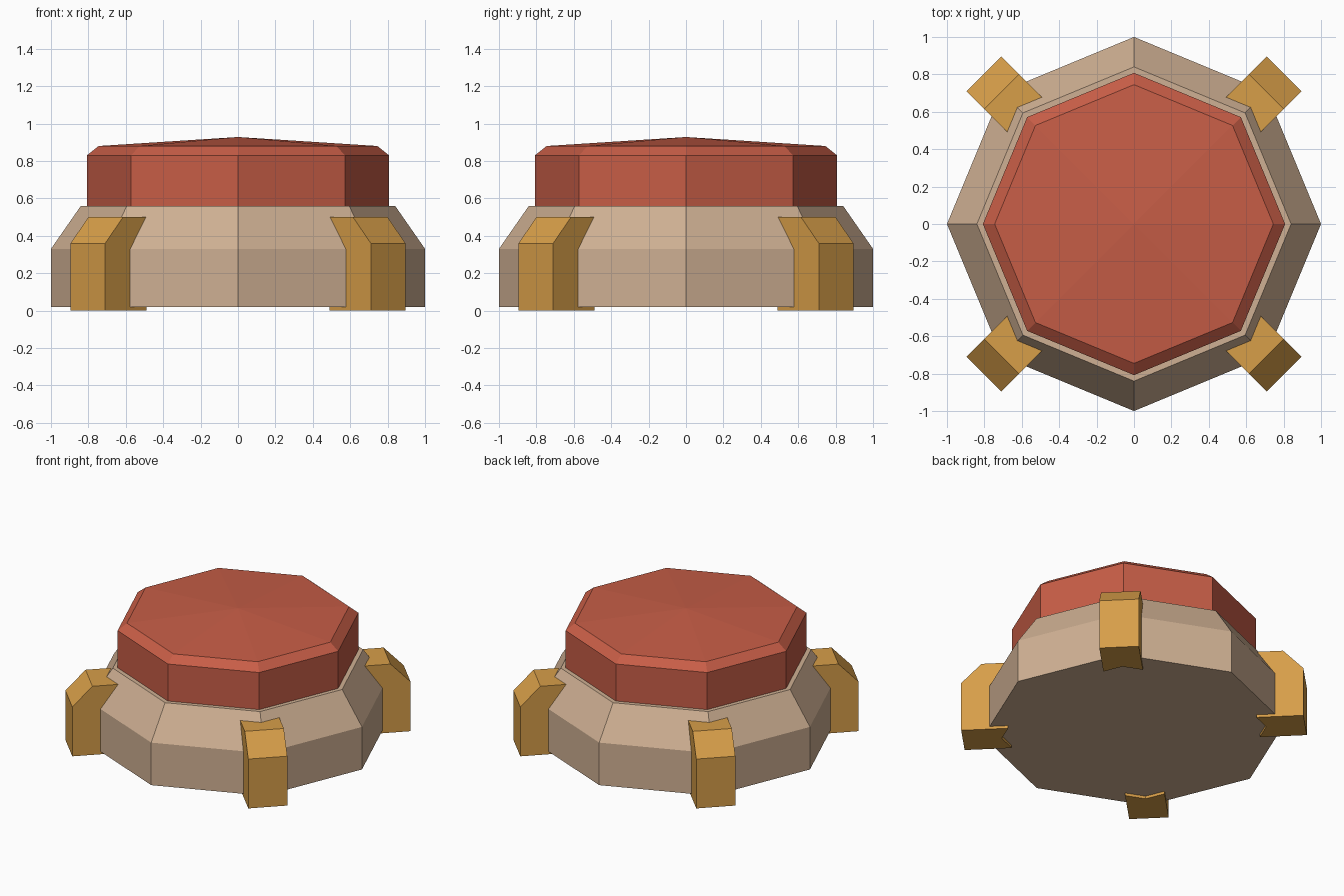
import bpy, bmesh, math

if "Cube" in bpy.data.objects:
    bpy.data.objects.remove(bpy.data.objects["Cube"], do_unlink=True)

SIDES = 8


def material(name, color):
    mat = bpy.data.materials.new(name)
    mat.use_nodes = True
    mat.diffuse_color = color
    mat.node_tree.nodes["Principled BSDF"].inputs["Base Color"].default_value = color
    return mat


def finish(name, bm, mat):
    bmesh.ops.recalc_face_normals(bm, faces=bm.faces)
    mesh = bpy.data.meshes.new(name)
    bm.to_mesh(mesh)
    bm.free()
    mesh.materials.append(mat)
    obj = bpy.data.objects.new(name, mesh)
    bpy.context.collection.objects.link(obj)
    return obj


def octagon_stack(name, profile, mat, apex=None):
    """Stack octagonal rings (radius, z), closed below, with a flat or pointed top."""
    bm = bmesh.new()
    rings = []
    for r, z in profile:
        angles = [math.tau * i / SIDES for i in range(SIDES)]
        rings.append([bm.verts.new((r * math.cos(a), r * math.sin(a), z)) for a in angles])
    for low, high in zip(rings, rings[1:]):
        for i in range(SIDES):
            j = (i + 1) % SIDES
            bm.faces.new((low[i], low[j], high[j], high[i]))
    bm.faces.new(rings[0][::-1])
    if apex is None:
        bm.faces.new(rings[-1])
    else:
        tip = bm.verts.new((0, 0, apex))
        for i in range(SIDES):
            bm.faces.new((rings[-1][i], rings[-1][(i + 1) % SIDES], tip))
    return finish(name, bm, mat)


def corner_clamp(name, angle, mat):
    """Chamfered block whose inner end is notched to fit an octagon corner."""
    bm = bmesh.new()
    half_width = 0.131
    sections = []
    for t in (-half_width, 0, half_width):
        inner = 0.877 - abs(t) * math.tan(math.pi / SIDES)
        profile = [(inner, 0), (1.135, 0), (1.135, 0.36), (1.0, 0.5), (inner, 0.5)]
        sections.append([bm.verts.new((r, t, z)) for r, z in profile])
    for a, b in zip(sections, sections[1:]):
        for i in range(5):
            j = (i + 1) % 5
            bm.faces.new((a[i], a[j], b[j], b[i]))
    bm.faces.new(sections[0])
    bm.faces.new(sections[-1])
    bmesh.ops.recalc_face_normals(bm, faces=bm.faces)
    # Merge the coplanar halves of the block
    bmesh.ops.dissolve_limit(bm, angle_limit=0.01, verts=bm.verts, edges=bm.edges)
    obj = finish(name, bm, mat)
    obj.rotation_euler.z = angle
    return obj


tan = material("tan", (0.625, 0.435, 0.292, 1))
red = material("brick red", (0.57, 0.11, 0.062, 1))
ochre = material("ochre", (0.68, 0.342, 0.066, 1))

# Octagonal body with a sloped shoulder
octagon_stack("base", [(1.0, 0.02), (1.0, 0.33), (0.84, 0.56)], tan)

# Chamfered lid with a shallow pointed top, seated slightly into the base
octagon_stack("cap", [(0.808, 0.55), (0.808, 0.83), (0.745, 0.88)], red, apex=0.928)

# Four clamps on the diagonal corners
for k, place in enumerate(("back_left", "back_right", "front_right", "front_left")):
    corner_clamp("clamp_" + place, math.radians(45 + 90 * k), ochre)
